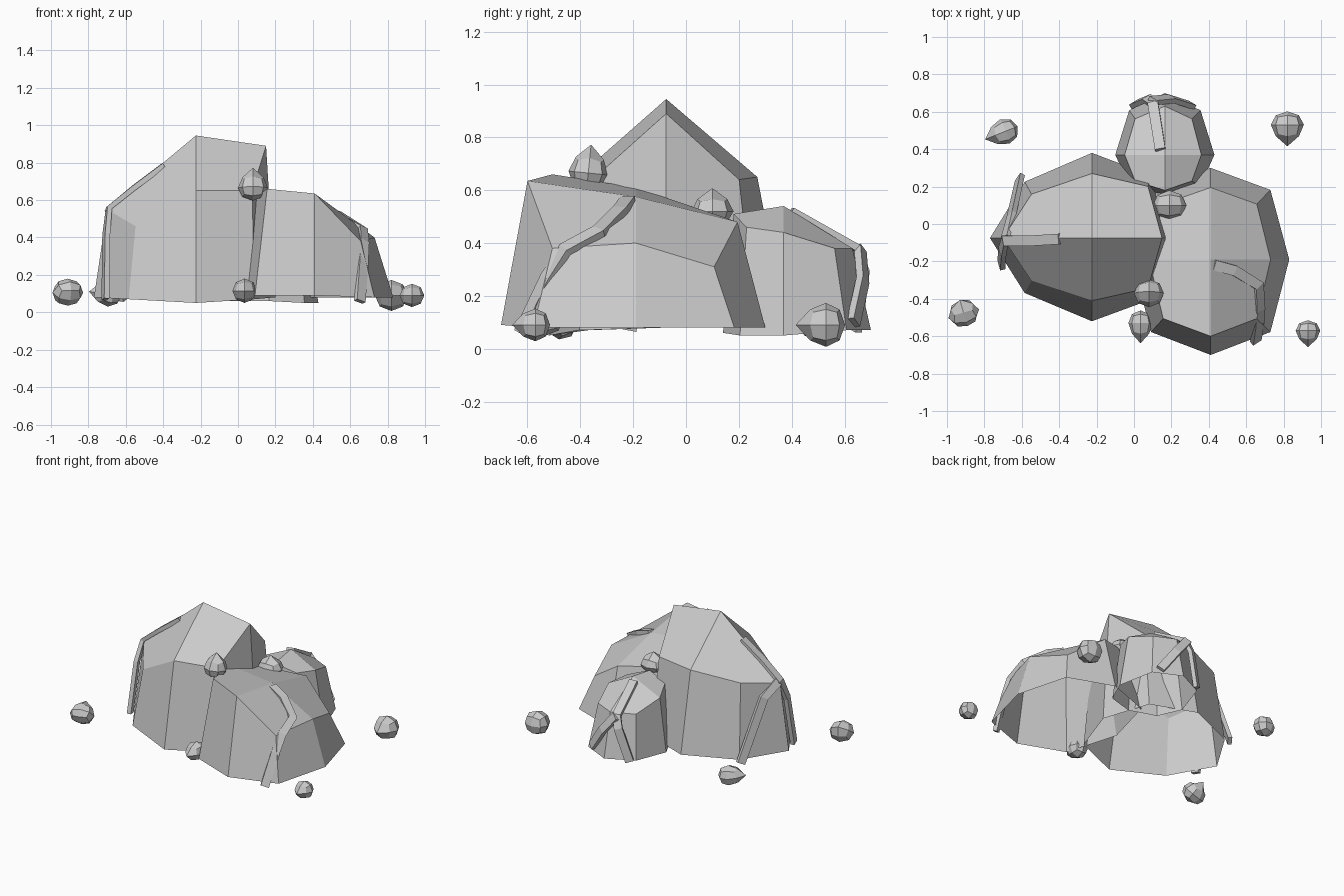
import bpy, bmesh
from mathutils import Vector

if "Cube" in bpy.data.objects:
    bpy.data.objects.remove(bpy.data.objects["Cube"])


def finish(bm, name):
    bmesh.ops.recalc_face_normals(bm, faces=bm.faces)
    me = bpy.data.meshes.new(name)
    bm.to_mesh(me)
    bm.free()
    ob = bpy.data.objects.new(name, me)
    bpy.context.collection.objects.link(ob)
    return ob


# Compass of the eight ring corners, starting at +x
COMPASS = [(1, 0), (1, 1), (0, 1), (-1, 1), (-1, 0), (-1, -1), (0, -1), (1, -1)]


def boulder(name, pole, rim, mid):
    """Open-bottomed rounded block: rim, uneven shoulder ring, four top quads.
    rim and mid are (left, right, front, back, left/right corner factors, heights)."""
    bm = bmesh.new()
    rings = []
    for left, right, front, back, kl, kr, heights in (rim, mid):
        ring = []
        for (dx, dy), z in zip(COMPASS, heights):
            k = (kr if dx > 0 else kl) if dx and dy else 1
            ex = right if dx > 0 else left
            ey = back if dy > 0 else front
            x = pole[0] + (ex - pole[0]) * abs(dx) * k
            y = pole[1] + (ey - pole[1]) * abs(dy) * k
            ring.append(bm.verts.new((x, y, z)))
        rings.append(ring)
    top = bm.verts.new(pole)
    r, m = rings
    for i in range(8):
        j = (i + 1) % 8
        bm.faces.new((r[i], r[j], m[j], m[i]))
    for i in range(0, 8, 2):
        bm.faces.new((m[i], m[i + 1], m[(i + 2) % 8], top))
    return finish(bm, name)


def crack(name, path, centre, half=0.028, thick=0.014, sink=0.006):
    """Thin strip half sunk into a boulder, following a path."""
    bm = bmesh.new()
    pts = [Vector(p) for p in path]
    rings = []
    for i, p in enumerate(pts):
        t = (pts[min(i + 1, len(pts) - 1)] - pts[max(i - 1, 0)]).normalized()
        n = p - Vector(centre)
        n = (n - t * n.dot(t)).normalized()
        c = p - n * sink
        s = t.cross(n) * half
        h = n * thick
        rings.append([bm.verts.new(q) for q in (c - s - h, c + s - h, c + s + h, c - s + h)])
    for a, b in zip(rings, rings[1:]):
        for k in range(4):
            m = (k + 1) % 4
            bm.faces.new((a[k], a[m], b[m], b[k]))
    bm.faces.new(rings[0])
    bm.faces.new(rings[-1])
    return finish(bm, name)


def pebble(name, loc, size, tip):
    """Rounded cube stone with one face pulled to a point towards 'tip'."""
    bm = bmesh.new()
    bmesh.ops.create_cube(bm, size=2)
    bmesh.ops.subdivide_edges(bm, edges=bm.edges[:], cuts=1, use_grid_fill=True)
    rot = Vector(tip).to_track_quat('Z', 'Y')
    for v in bm.verts:
        p = v.co.normalized()
        if p.z > 0.9:
            p.z = 1.35
        elif p.z < -0.5:
            p.z *= 0.85
        v.co = rot @ Vector((p.x * size[0], p.y * size[1], p.z * size[2])) + Vector(loc)
    return finish(bm, name)


# Three main boulders
boulder("large_boulder", (-0.225, -0.075, 0.945),
        (-0.77, 0.2, -0.52, 0.38, 0.66, 0.74, (0.08, 0.08, 0.08, 0.08, 0.08, 0.07, 0.05, 0.07)),
        (-0.7, 0.15, -0.41, 0.27, 0.68, 0.8, (0.89, 0.64, 0.65, 0.6, 0.55, 0.46, 0.65, 0.65)))
boulder("right_boulder", (0.41, -0.19, 0.575),
        (-0.01, 0.83, -0.7, 0.3, 0.76, 0.76, (0.08, 0.08, 0.08, 0.08, 0.08, 0.09, 0.09, 0.08)),
        (0.08, 0.73, -0.6, 0.195, 0.77, 0.77, (0.4, 0.31, 0.48, 0.51, 0.61, 0.66, 0.635, 0.38)))
boulder("back_boulder", (0.165, 0.37, 0.54),
        (-0.1, 0.43, 0.14, 0.7, 0.72, 0.72, (0.05, 0.07, 0.07, 0.07, 0.06, 0.06, 0.06, 0.05)),
        (-0.05, 0.36, 0.18, 0.63, 0.74, 0.74, (0.44, 0.38, 0.38, 0.38, 0.44, 0.48, 0.51, 0.46)))

# Cracks, each with its branches
A, B, C = (-0.26, -0.07, 0.2), (0.41, -0.2, 0.15), (0.165, 0.4, 0.1)
crack("large_crack_main", [(-0.4, -0.08, 0.79), (-0.56, -0.09, 0.67), (-0.695, -0.09, 0.56),
                           (-0.71, -0.15, 0.42), (-0.715, -0.22, 0.07)], A)
crack("large_crack_branch", [(-0.69, -0.07, 0.56), (-0.66, 0.05, 0.48), (-0.615, 0.25, 0.07)], A)
crack("right_crack", [(0.43, -0.22, 0.57), (0.54, -0.25, 0.53), (0.67, -0.33, 0.45),
                      (0.675, -0.46, 0.38), (0.67, -0.53, 0.27), (0.655, -0.63, 0.06)], B)
crack("back_crack_main", [(0.14, 0.4, 0.525), (0.1, 0.65, 0.385), (0.07, 0.675, 0.3),
                          (0.0, 0.645, 0.07)], C)
crack("back_crack_branch", [(0.1, 0.665, 0.38), (0.2, 0.675, 0.26), (0.31, 0.64, 0.1)], C)

# Scattered small stones: place, size, direction of the point
stones = [
    ((-0.69, 0.495, 0.1), (0.07, 0.07, 0.085), (-1, -0.4, 0.1)),
    ((0.82, 0.53, 0.09), (0.088, 0.083, 0.085), (0, -1, 0)),
    ((-0.91, -0.48, 0.105), (0.085, 0.075, 0.075), (-0.2, 0.7, 0.6)),
    ((0.93, -0.57, 0.09), (0.066, 0.062, 0.065), (0, -1, 0)),
    ((0.035, -0.53, 0.115), (0.065, 0.065, 0.08), (0, -1, 0)),
    ((0.08, -0.37, 0.665), (0.08, 0.075, 0.08), (0, 0.1, 1)),
    ((0.19, 0.1, 0.52), (0.09, 0.08, 0.065), (0, 0, 1)),
]
for n, (loc, size, tip) in enumerate(stones):
    pebble(f"pebble_{n + 1}", loc, size, tip)
